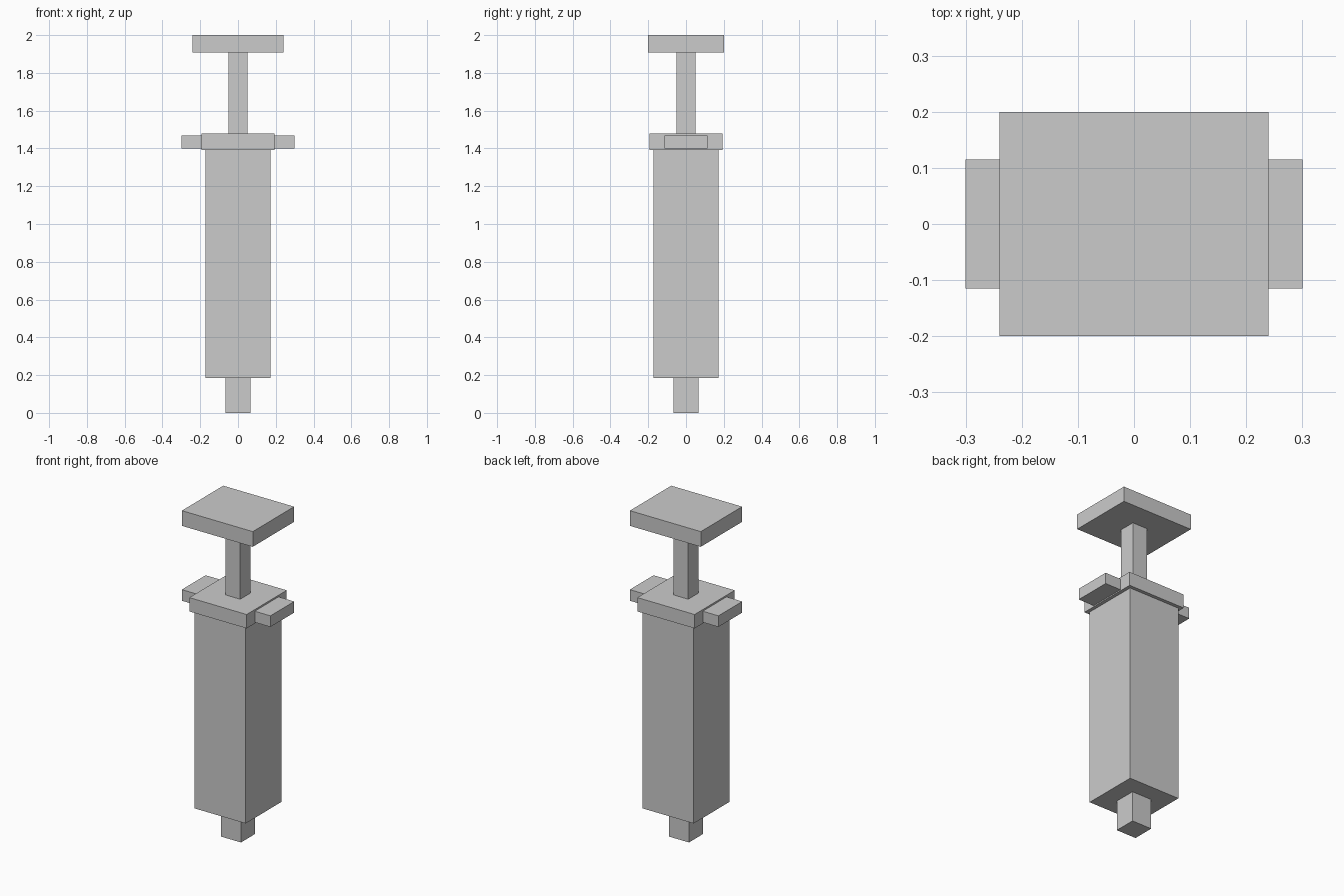
import bpy

if "Cube" in bpy.data.objects:
    bpy.data.objects.remove(bpy.data.objects["Cube"])


def box(name, half_x, half_y, z0, z1, x=0.0):
    """Axis-aligned box given half widths, z range and x centre."""
    bpy.ops.mesh.primitive_cube_add(size=1, location=(x, 0, (z0 + z1) / 2))
    ob = bpy.context.object
    ob.name = name
    ob.scale = (2 * half_x, 2 * half_y, z1 - z0)
    bpy.ops.object.transform_apply(location=False, rotation=False, scale=True)
    return ob


# Tip and main barrel
box("nozzle", 0.067, 0.067, 0.0, 0.185)
box("barrel", 0.173, 0.173, 0.185, 1.393)

# Collar with a finger tab on each side
box("collar", 0.194, 0.194, 1.393, 1.478)
for side, label in ((-1, "left"), (1, "right")):
    box(f"finger_tab_{label}", 0.054, 0.115, 1.40, 1.468, x=side * 0.246)

# Plunger rod and thumb plate
box("plunger_rod", 0.05, 0.05, 1.478, 1.907)
box("thumb_plate", 0.24, 0.20, 1.907, 2.0)
